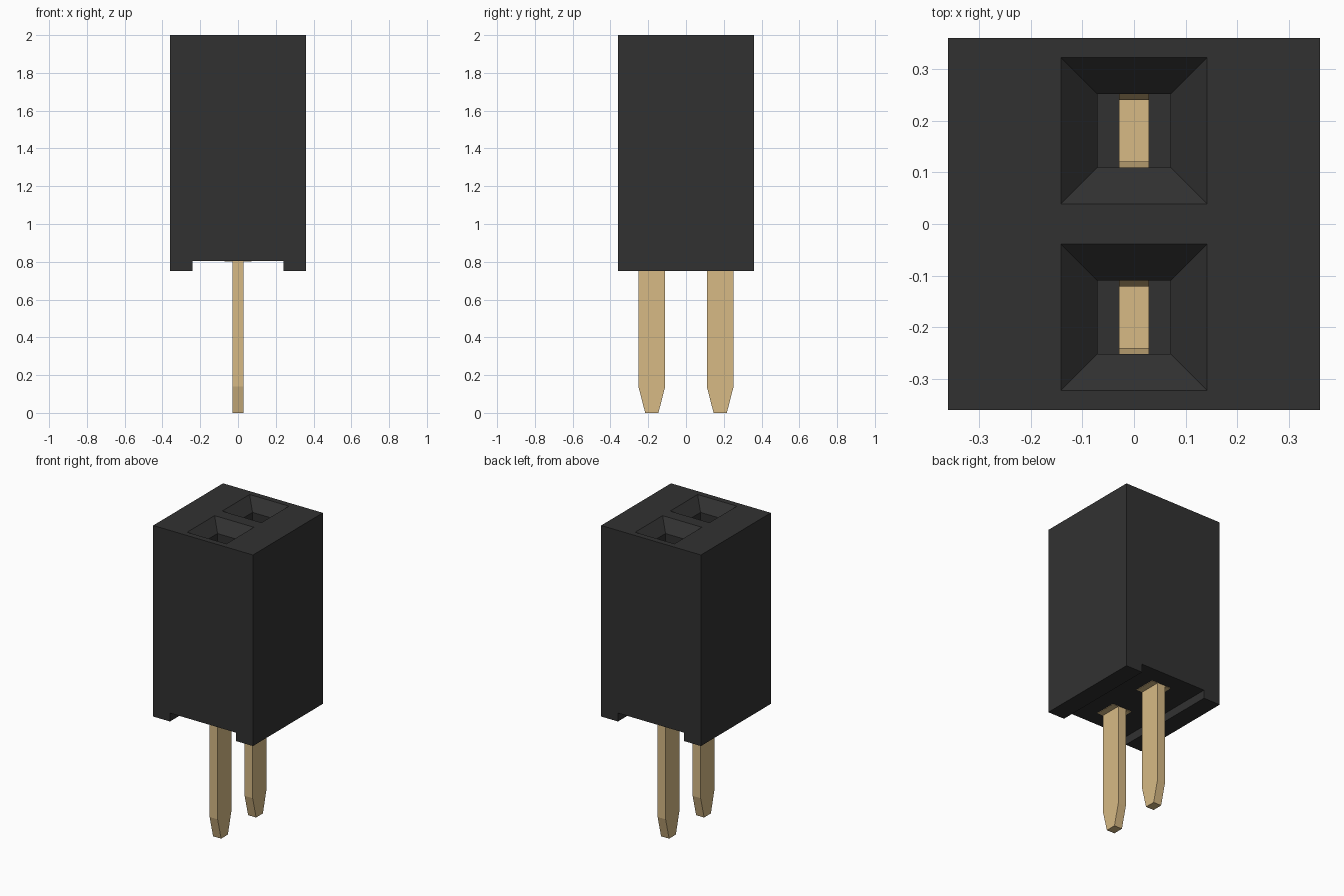
import bpy, bmesh

cube = bpy.data.objects.get("Cube")
if cube:
    bpy.data.objects.remove(cube, do_unlink=True)


def make_material(name, rgb):
    mat = bpy.data.materials.new(name)
    mat.use_nodes = True
    mat.diffuse_color = (*rgb, 1)
    mat.node_tree.nodes["Principled BSDF"].inputs["Base Color"].default_value = (*rgb, 1)
    return mat


black = make_material("black plastic", (0.031, 0.031, 0.031))
gold = make_material("gold metal", (0.68, 0.49, 0.235))


def finish(name, bm, mat):
    bmesh.ops.recalc_face_normals(bm, faces=bm.faces[:])
    mesh = bpy.data.meshes.new(name)
    bm.to_mesh(mesh)
    bm.free()
    mesh.materials.append(mat)
    obj = bpy.data.objects.new(name, mesh)
    bpy.context.collection.objects.link(obj)
    return obj


def rect_loft(name, y, rings, mat):
    """Stack of rectangles (half x, half y, z) joined by walls and capped."""
    bm = bmesh.new()
    loops = [[bm.verts.new((sx * hx, y + sy * hy, z))
              for sx, sy in ((-1, -1), (1, -1), (1, 1), (-1, 1))]
             for hx, hy, z in rings]
    for low, high in zip(loops, loops[1:]):
        for i in range(4):
            j = (i + 1) % 4
            bm.faces.new((low[i], low[j], high[j], high[i]))
    bm.faces.new(loops[0])
    bm.faces.new(loops[-1])
    return finish(name, bm, mat)


def cut(target, cutter):
    mod = target.modifiers.new("cut", "BOOLEAN")
    mod.operation = "DIFFERENCE"
    mod.solver = "EXACT"
    mod.object = cutter
    bpy.context.view_layer.objects.active = target
    bpy.ops.object.modifier_apply(modifier=mod.name)
    bpy.data.objects.remove(cutter, do_unlink=True)


HALF = 0.361       # half width of the housing
BOTTOM = 0.75      # underside of the feet
CEILING = 0.805    # top of the underside channel
PITCH = 0.181      # socket offset from the middle
HOLE = 0.071       # half width of the socket hole
THICK = 0.029      # half thickness of a contact

# Housing with an open channel underneath
housing = rect_loft("housing", 0, [(HALF, HALF, BOTTOM), (HALF, HALF, 2)], black)
cut(housing, rect_loft("channel_cutter", 0,
                       [(0.24, 0.5, 0.6), (0.24, 0.5, CEILING)], black))

for side, y in (("front", -PITCH), ("back", PITCH)):
    # Socket: square shaft with a funnel mouth
    shaft = [(HOLE, HOLE, 0.87), (HOLE, HOLE, 2 - HOLE),
             (2 * HOLE, 2 * HOLE, 2), (2 * HOLE + 0.01, 2 * HOLE + 0.01, 2.01)]
    cut(housing, rect_loft("socket_cutter", y, shaft, black))

    # Contact: tapered pin below, forked spring above
    half = [(0.035, 0), (HOLE, 0.14), (HOLE, 1.74), (0.06, 1.68), (0.06, 0.95)]
    outline = half + [(-a, z) for a, z in reversed(half)]
    bm = bmesh.new()
    face = bm.faces.new([bm.verts.new((-THICK, y + a, z)) for a, z in outline])
    out = bmesh.ops.extrude_face_region(bm, geom=[face])
    moved = [v for v in out["geom"] if isinstance(v, bmesh.types.BMVert)]
    bmesh.ops.translate(bm, verts=moved, vec=(2 * THICK, 0, 0))
    finish(side + "_contact", bm, gold)

    # Thin collar where the pin leaves the housing
    rect_loft(side + "_collar", y,
              [(HOLE, HOLE, CEILING - 0.003), (HOLE, HOLE, CEILING + 0.004)], gold)
